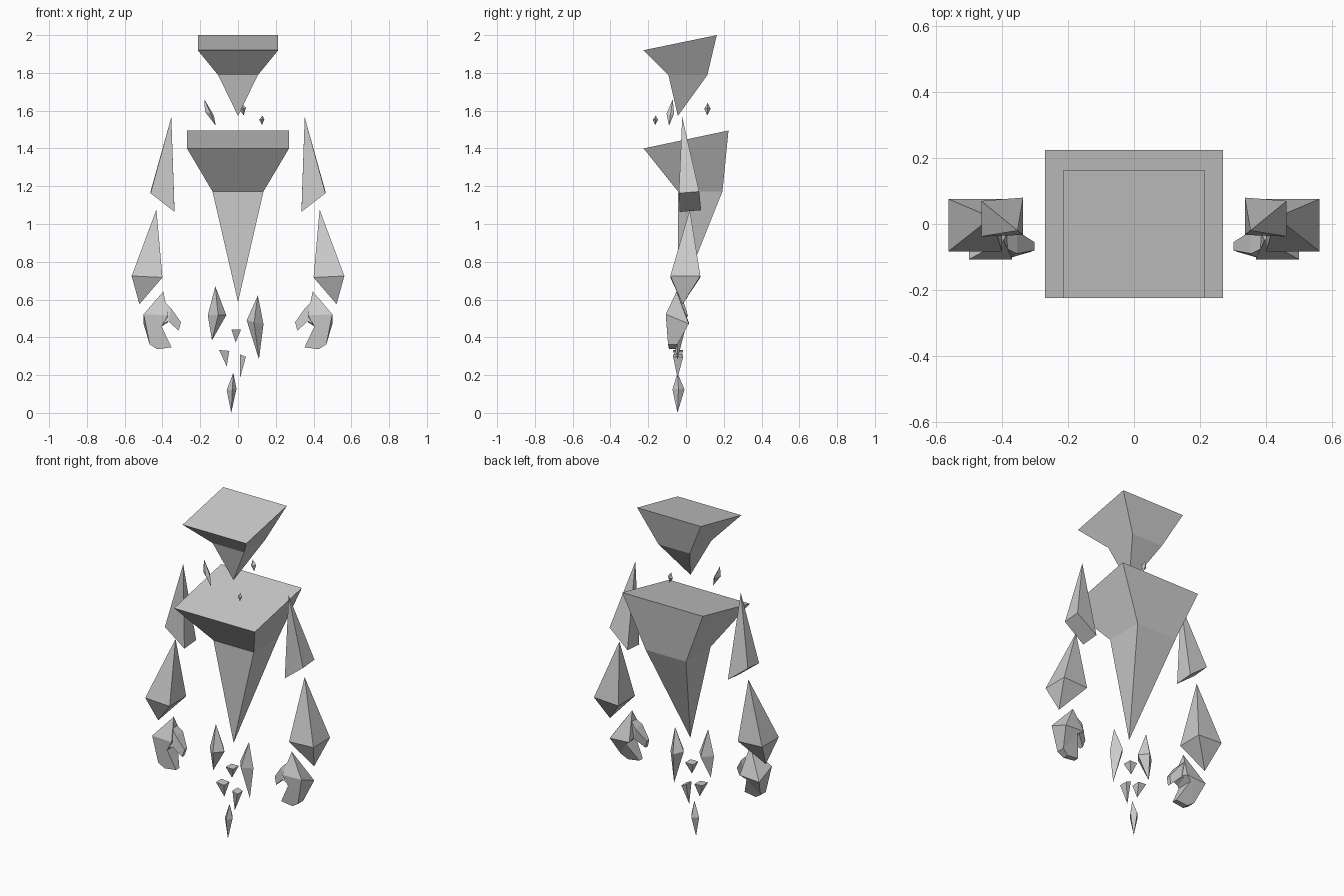
import bpy, bmesh


def loft(name, sections, mirror=False):
    """Skin a chain of sections; a section is one point (tip) or a ring of points."""
    bm = bmesh.new()
    rows = [[bm.verts.new(p) for p in s] for s in sections]
    for a, b in zip(rows, rows[1:]):
        n = max(len(a), len(b))
        for i in range(n):
            j = (i + 1) % n
            if len(a) == 1:
                bm.faces.new((a[0], b[i], b[j]))
            elif len(b) == 1:
                bm.faces.new((a[i], a[j], b[0]))
            else:
                bm.faces.new((a[i], a[j], b[j], b[i]))
    for end in (rows[0], rows[-1]):
        if len(end) > 2:
            bm.faces.new(end)
    bmesh.ops.recalc_face_normals(bm, faces=bm.faces[:])
    me = bpy.data.meshes.new(name)
    bm.to_mesh(me)
    bm.free()
    ob = bpy.data.objects.new(name, me)
    bpy.context.collection.objects.link(ob)
    if mirror:
        ob.modifiers.new("Mirror", 'MIRROR').use_clip = False
    return ob


def block(hx, yf, zf, yb, zb):
    """Symmetric rectangle, front edge and back edge given separately."""
    return [(-hx, yf, zf), (hx, yf, zf), (hx, yb, zb), (-hx, yb, zb)]


def strip(a, b, ya, yb):
    """Four-sided ring between two (x, z) points, each with a (front, back) y range."""
    return [(a[0], ya[0], a[1]), (b[0], yb[0], b[1]),
            (b[0], yb[1], b[1]), (a[0], ya[1], a[1])]


def crystal(name, top, left, right, bottom, ridge, y, d):
    """Four-sided bipyramid; ridge is the x of the front and back corners."""
    zm = (left[1] + right[1]) / 2
    ring = [(left[0], y, left[1]), (ridge, y - d, zm),
            (right[0], y, right[1]), (ridge, y + d, zm)]
    loft(name, [[top], ring, [bottom]])


# Head and torso
loft("head", [block(0.213, -0.225, 1.92, 0.163, 2.0),
              block(0.105, -0.093, 1.788, 0.113, 1.788), [(0, -0.043, 1.572)]])
loft("torso", [block(0.27, -0.225, 1.40, 0.225, 1.495),
               block(0.135, -0.042, 1.172, 0.193, 1.172), [(0, -0.042, 0.587)]])

# Arms
loft("upper_arm", [[(0.353, -0.02, 1.566)],
                   [(0.463, -0.038, 1.163), (0.463, 0.07, 1.172),
                    (0.336, 0.08, 1.073), (0.336, -0.033, 1.064)]], True)
loft("forearm", [[(0.432, 0.02, 1.077)],
                 strip((0.40, 0.717), (0.563, 0.725), (-0.083, 0.076), (-0.083, 0.076)),
                 [(0.522, -0.018, 0.575)]], True)

# Hands
loft("hand", [[(0.395, -0.05, 0.643)],
              [(0.37, -0.107, 0.517), (0.50, -0.107, 0.522),
               (0.50, 0.015, 0.472), (0.37, 0.015, 0.48)],
              strip((0.405, 0.458), (0.468, 0.363), (-0.10, 0.0), (-0.095, -0.045)),
              strip((0.352, 0.347), (0.427, 0.337), (-0.09, -0.058), (-0.09, -0.055))], True)
loft("thumb", [strip((0.40, 0.47), (0.385, 0.585), (-0.10, -0.02), (-0.075, -0.03)),
               strip((0.367, 0.485), (0.355, 0.555), (-0.10, -0.03), (-0.09, -0.02)),
               strip((0.315, 0.434), (0.302, 0.48), (-0.085, -0.062), (-0.08, -0.055))], True)

# Large crystals below the torso
crystal("left_tail_crystal", (-0.12, -0.04, 0.67), (-0.16, 0.517), (-0.062, 0.517),
        (-0.138, -0.04, 0.384), -0.105, -0.04, 0.05)
crystal("right_tail_crystal", (0.105, -0.045, 0.622), (0.046, 0.49), (0.135, 0.47),
        (0.111, -0.045, 0.283), 0.085, -0.045, 0.05)
crystal("bottom_crystal", (-0.025, -0.045, 0.212), (-0.06, 0.12), (-0.008, 0.128),
        (-0.036, -0.045, 0.0), -0.03, -0.04, 0.032)

# Small flat-topped shards of the tail
for i, (a, b, tip) in enumerate([((-0.035, 0.442), (0.016, 0.442), (-0.012, -0.04, 0.373)),
                                 ((-0.10, 0.333), (-0.046, 0.328), (-0.06, -0.045, 0.247)),
                                 ((0.01, 0.31), (0.042, 0.297), (0.01, -0.045, 0.183))]):
    loft(f"tail_shard_{i + 1}", [strip(a, b, (-0.068, -0.015), (-0.068, -0.015)), [tip]])

# Floating shards at the neck
crystal("neck_shard_left", (-0.178, -0.07, 1.66), (-0.175, 1.595), (-0.128, 1.575),
        (-0.118, -0.09, 1.52), -0.145, -0.083, 0.02)
crystal("neck_shard_back", (0.018, 0.115, 1.642), (0.008, 1.605), (0.042, 1.615),
        (0.03, 0.112, 1.575), 0.025, 0.114, 0.017)
crystal("neck_shard_front", (0.13, -0.16, 1.574), (0.112, 1.552), (0.14, 1.552),
        (0.127, -0.163, 1.525), 0.125, -0.162, 0.014)
